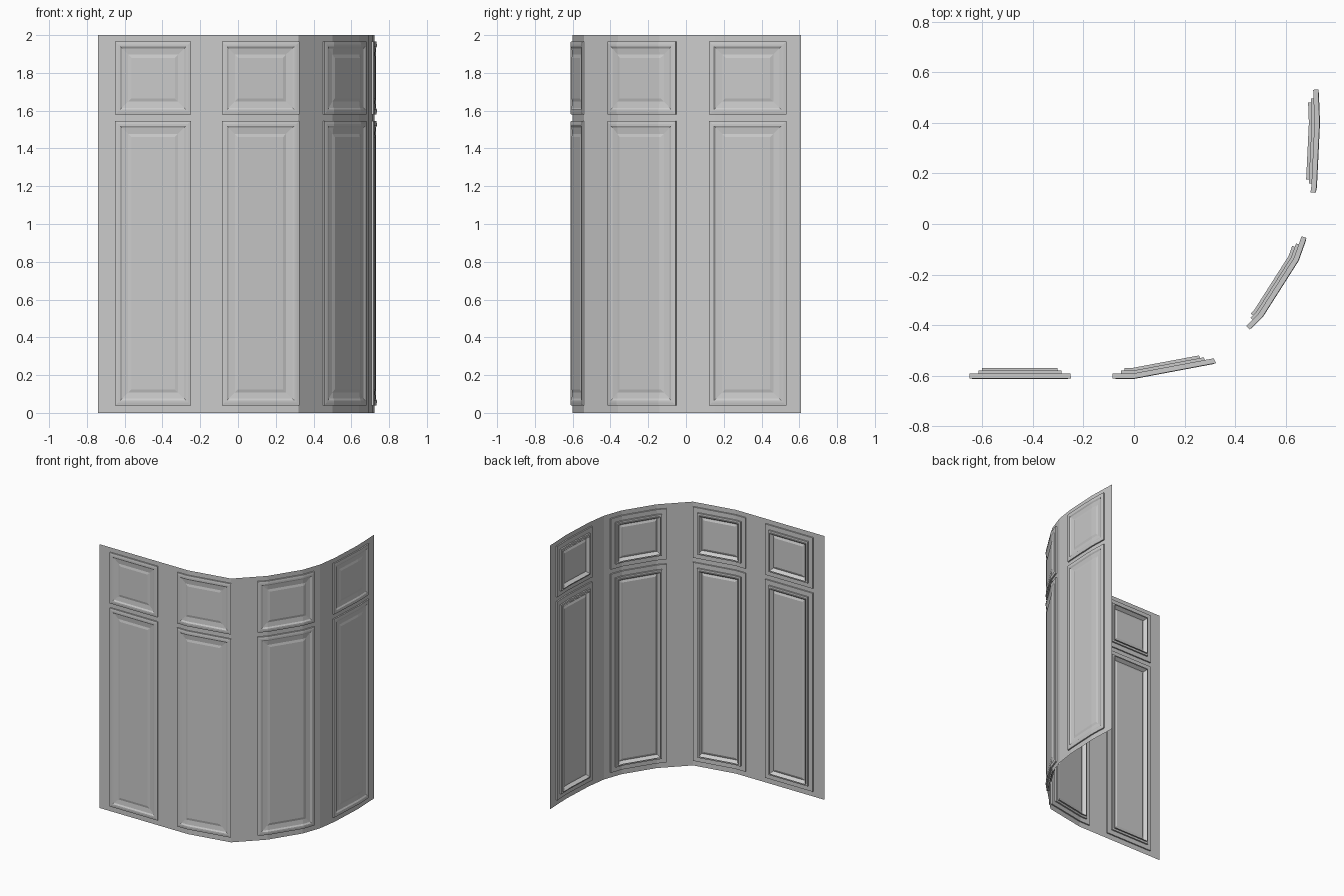
import bpy, bmesh
from mathutils import Vector

if "Cube" in bpy.data.objects:
    bpy.data.objects.remove(bpy.data.objects["Cube"])

# plan path of the bent wall (x, y), front-left to back-right
PATH = [Vector(p) for p in [(-.74, -.60), (0, -.60), (.32, -.54), (.50, -.36),
        (.64, -.14), (.69, 0), (.711, .15), (.723, .40), (.715, .61)]]
SEG = [b - a for a, b in zip(PATH, PATH[1:])]
S = [0.0]
for v in SEG:
    S.append(S[-1] + v.length)
NRM = [Vector((-v.y, v.x)).normalized() for v in SEG]
MITER = [NRM[0]]
for a, b in zip(NRM, NRM[1:]):
    m = (a + b).normalized()
    MITER.append(m / m.dot(a))
MITER.append(NRM[-1])


def warp(s, h):
    """Distance along path and inward offset -> plan position."""
    i = 0
    while i < len(SEG) - 1 and s > S[i + 1]:
        i += 1
    t = (s - S[i]) / SEG[i].length
    return PATH[i].lerp(PATH[i + 1], t) + MITER[i].lerp(MITER[i + 1], t) * h


def finish(bm, name):
    # cut at every path bend, then bend the flat part along the path
    for s in S[1:-1]:
        bmesh.ops.bisect_plane(bm, geom=bm.verts[:] + bm.edges[:] + bm.faces[:],
                               plane_co=(s, 0, 0), plane_no=(1, 0, 0), dist=1e-5)
    for v in bm.verts:
        p = warp(v.co.x, v.co.y)
        v.co = (p.x, p.y, v.co.z)
    me = bpy.data.meshes.new(name)
    bm.to_mesh(me)
    bm.free()
    bpy.context.collection.objects.link(bpy.data.objects.new(name, me))


def ring(bm, s0, s1, z0, z1, d, h):
    return [bm.verts.new(c) for c in [(s0 + d, h, z0 + d), (s1 - d, h, z0 + d),
                                      (s1 - d, h, z1 - d), (s0 + d, h, z1 - d)]]


# wall sheet
bm = bmesh.new()
bm.faces.new(ring(bm, 0, S[-1], 0, 2, 0, 0))
finish(bm, "wall_sheet")

# moulding section: (inset from panel edge, depth), back centre round to front centre
SECTION = [(.085, .015), (.068, .008), (.05, .032), (.05, .021), (.035, .021),
           (.035, .010), (0, .010), (0, -.010), (.015, -.012), (.025, -.012),
           (.035, -.006), (.068, -.002), (.085, -.006)]


def panel(name, s0, s1, z0, z1):
    bm = bmesh.new()
    rings = [ring(bm, s0, s1, z0, z1, d, h) for d, h in SECTION]
    for a, b in zip(rings, rings[1:]):
        for i in range(4):
            j = (i + 1) % 4
            bm.faces.new((a[i], a[j], b[j], b[i]))
    bm.faces.new(rings[0])
    bm.faces.new(rings[-1])
    bmesh.ops.recalc_face_normals(bm, faces=bm.faces[:])
    finish(bm, name)


# four bays, each with a tall lower panel and a short upper one
for k, (s0, s1) in enumerate([(.09, .49), (.655, 1.065), (1.25, 1.675), (1.855, 2.262)]):
    panel(f"lower_panel_{k + 1}", s0, s1, .04, 1.545)
    panel(f"upper_panel_{k + 1}", s0, s1, 1.58, 1.965)
